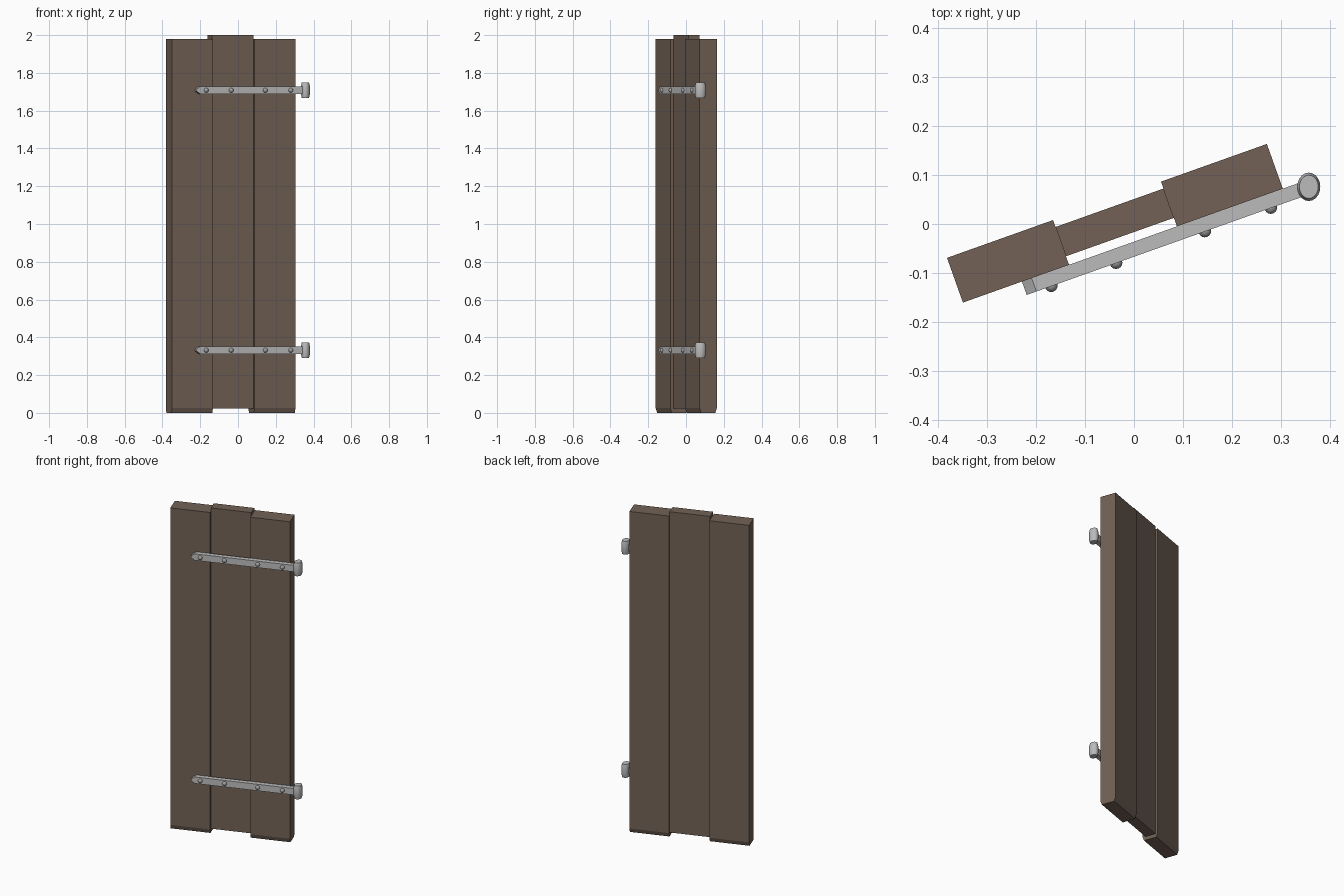
import bpy, bmesh, math
from mathutils import Matrix, Vector

if "Cube" in bpy.data.objects:
    bpy.data.objects.remove(bpy.data.objects["Cube"])

ANGLE = math.radians(19.6)          # the door stands slightly swung open
SWING = Matrix.Rotation(ANGLE, 4, 'Z')


def material(name, rgb):
    m = bpy.data.materials.new(name)
    m.diffuse_color = (*rgb, 1)
    m.use_nodes = True
    m.node_tree.nodes["Principled BSDF"].inputs["Base Color"].default_value = m.diffuse_color
    return m


WOOD = material("brown_wood", (0.17, 0.12, 0.092))
METAL = material("grey_metal", (0.50, 0.50, 0.50))
RIVET = material("rivet_metal", (0.36, 0.36, 0.36))


def finish(name, bm, mat, swing=True):
    bmesh.ops.recalc_face_normals(bm, faces=bm.faces)
    if swing:
        bm.transform(SWING)
    me = bpy.data.meshes.new(name)
    bm.to_mesh(me)
    bm.free()
    me.materials.append(mat)
    ob = bpy.data.objects.new(name, me)
    bpy.context.collection.objects.link(ob)
    return ob


def smooth(ob, deg):
    bpy.ops.object.select_all(action='DESELECT')
    ob.select_set(True)
    bpy.context.view_layer.objects.active = ob
    bpy.ops.object.shade_smooth_by_angle(angle=math.radians(deg))


def extrude_profile(points, offset):
    """Fill a closed outline and extrude it by an offset vector."""
    bm = bmesh.new()
    face = bm.faces.new([bm.verts.new(p) for p in points])
    res = bmesh.ops.extrude_face_region(bm, geom=[face])
    verts = [g for g in res["geom"] if isinstance(g, bmesh.types.BMVert)]
    bmesh.ops.translate(bm, verts=verts, vec=Vector(offset))
    return bm


def plank(name, x0, x1, front, back, z0, z1, chamfer=0):
    side = [(front, z1), (back, z1)]
    if chamfer:
        side += [(back, z0 + 0.025), (back - chamfer, z0),
                 (front + chamfer, z0), (front, z0 + 0.025)]
    else:
        side += [(back, z0), (front, z0)]
    bm = extrude_profile([(x0, y, z) for y, z in side], (x1 - x0, 0, 0))
    finish(name, bm, WOOD)


# Planks: two thick outer ones and a thinner, raised middle one
plank("left_plank", -0.383, -0.153, -0.034, 0.063, 0, 1.98, 0.009)
plank("middle_plank", -0.153, 0.081, -0.0155, 0.048, 0.022, 2.0)
plank("right_plank", 0.081, 0.3105, -0.034, 0.063, 0, 1.98, 0.009)

for label, z in (("lower", 0.332), ("upper", 1.708)):
    # Strap with a pointed end
    h = 0.02
    outline = [(-0.234, h), (-0.255, 0.004), (-0.255, -0.004), (-0.234, -h),
               (0.36, -h), (0.36, h)]
    bm = extrude_profile([(x, -0.034, z + dz) for x, dz in outline],
                         (0, -0.029, 0))
    finish(label + "_hinge_strap", bm, METAL)

    # Domed rivets
    for i, x in enumerate((-0.2015, -0.061, 0.1315, 0.2745)):
        bm = bmesh.new()
        bmesh.ops.create_uvsphere(bm, u_segments=12, v_segments=8, radius=0.013)
        bm.transform(Matrix.Translation((x, -0.062, z)) @
                     Matrix.Rotation(math.pi / 2, 4, 'X'))
        smooth(finish(f"{label}_rivet_{i + 1}", bm, RIVET), 60)

    # Hinge barrel, oval and slightly narrowed at both ends
    bm = bmesh.new()
    n, rings = 20, []
    for dz, s in ((-0.041, 0.82), (-0.022, 1), (0.022, 1), (0.041, 0.82)):
        rings.append([bm.verts.new((0.357 + 0.0235 * s * math.cos(a),
                                    0.076 + 0.029 * s * math.sin(a), z + dz))
                      for a in (2 * math.pi * k / n for k in range(n))])
    for lo, hi in zip(rings, rings[1:]):
        for k in range(n):
            j = (k + 1) % n
            bm.faces.new((lo[k], lo[j], hi[j], hi[k]))
    bm.faces.new(rings[0])
    bm.faces.new(rings[-1])
    smooth(finish(label + "_hinge_barrel", bm, METAL, swing=False), 35)
